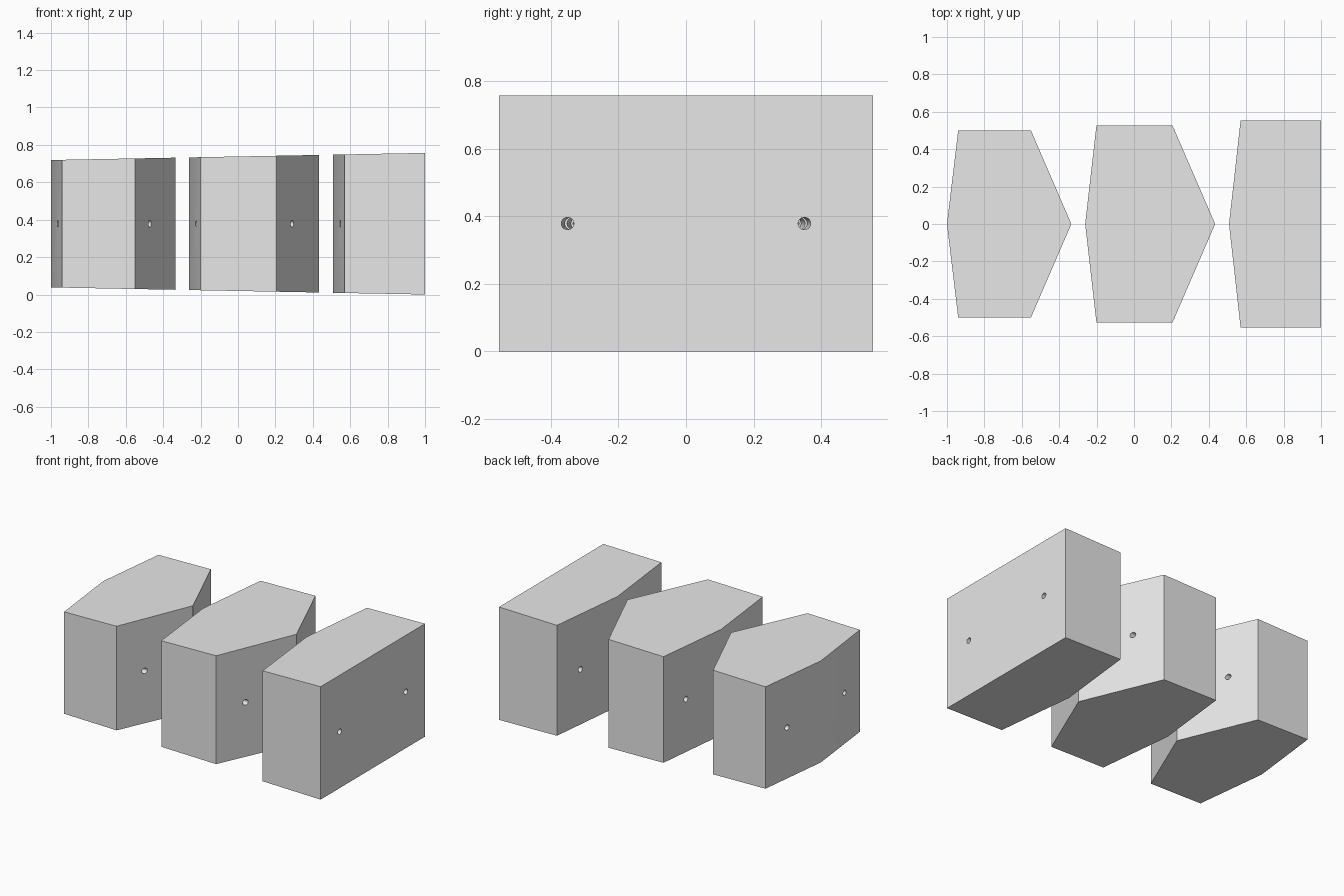
import bpy
import bmesh
import math
from mathutils import Matrix, Vector

cube = bpy.data.objects.get("Cube")
if cube:
    bpy.data.objects.remove(cube, do_unlink=True)

MID_Z = 0.3785

grey = bpy.data.materials.new("light_grey")
grey.use_nodes = True
grey.diffuse_color = (0.8, 0.8, 0.8, 1)
grey.node_tree.nodes["Principled BSDF"].inputs["Base Color"].default_value = (0.8, 0.8, 0.8, 1)


def add_object(name, bm):
    bmesh.ops.recalc_face_normals(bm, faces=bm.faces[:])
    mesh = bpy.data.meshes.new(name)
    bm.to_mesh(mesh)
    bm.free()
    mesh.materials.append(grey)
    obj = bpy.data.objects.new(name, mesh)
    bpy.context.collection.objects.link(obj)
    return obj


def half_height(x):
    # The whole row grows taller towards +x
    return 0.3595 + 0.019 * x


def block(name, outline):
    """Prism over a plan outline, with gently sloping top and bottom."""
    bm = bmesh.new()
    low, high = [[bm.verts.new((x, y, MID_Z + s * half_height(x))) for x, y in outline]
                 for s in (-1, 1)]
    bm.faces.new(low[::-1])
    bm.faces.new(high)
    for i in range(len(outline)):
        j = (i + 1) % len(outline)
        bm.faces.new((low[i], low[j], high[j], high[i]))
    return add_object(name, bm)


def hexagon(back, x0, x1, tip, w):
    return [(back, 0), (x0, -w), (x1, -w), (tip, 0), (x1, w), (x0, w)]


blocks = [
    block("small_block", hexagon(-1, -0.94, -0.551, -0.335, 0.5)),
    block("middle_block", hexagon(-0.261, -0.201, 0.206, 0.434, 0.526)),
    block("large_block", [(0.508, 0), (0.57, -0.553), (1, -0.553), (1, 0.553), (0.57, 0.553)]),
]

# Two converging cord holes drilled through the whole row
bm = bmesh.new()
for side in (-1, 1):
    start = Vector((-1.2, side * 0.299, MID_Z))
    end = Vector((1.2, side * 0.355, MID_Z))
    axis = end - start
    place = Matrix.Translation((start + end) / 2) @ axis.to_track_quat('Z', 'Y').to_matrix().to_4x4()
    bmesh.ops.create_cone(bm, cap_ends=True, segments=24, radius1=0.018, radius2=0.0185,
                          depth=axis.length, matrix=place)
cutter = add_object("hole_cutter", bm)
cutter.hide_render = True

for obj in blocks:
    mod = obj.modifiers.new("cord_holes", 'BOOLEAN')
    mod.operation = 'DIFFERENCE'
    mod.solver = 'EXACT'
    mod.object = cutter
    bpy.context.view_layer.objects.active = obj
    bpy.ops.object.modifier_apply(modifier=mod.name)

bpy.data.objects.remove(cutter, do_unlink=True)

# Smooth hole walls, crisp block edges
for obj in blocks:
    bpy.ops.object.select_all(action='DESELECT')
    obj.select_set(True)
    bpy.context.view_layer.objects.active = obj
    bpy.ops.object.shade_smooth_by_angle(angle=math.radians(20))
